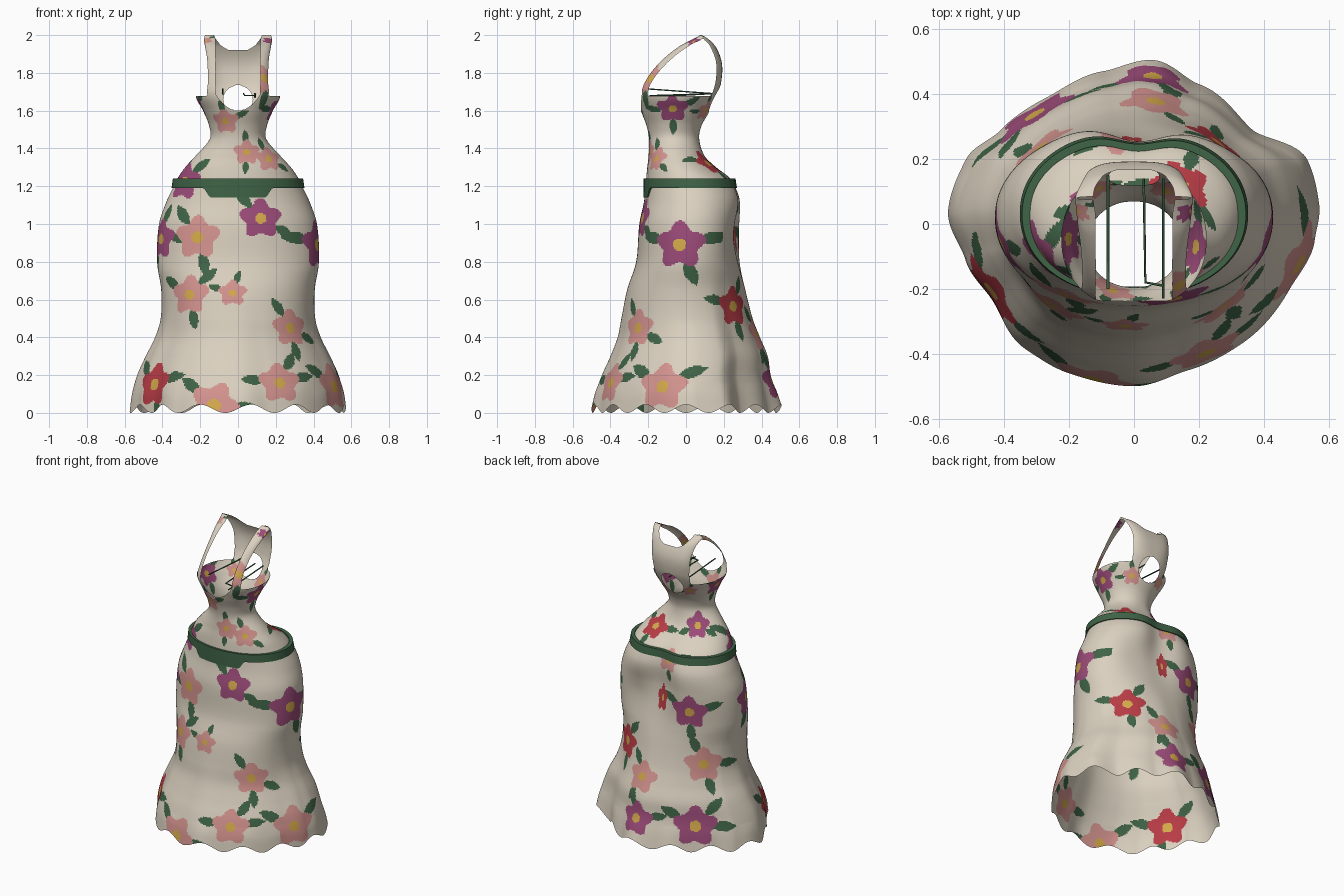
import bpy, bmesh, math
from mathutils import Vector

if "Cube" in bpy.data.objects:
    bpy.data.objects.remove(bpy.data.objects["Cube"])


def material(name, rgb):
    m = bpy.data.materials.new(name)
    m.diffuse_color = (*rgb, 1)
    m.use_nodes = True
    m.node_tree.nodes["Principled BSDF"].inputs["Base Color"].default_value = m.diffuse_color
    return m


CREAM, PINK, PURPLE, RED, YELLOW, GREEN = range(6)
MATS = [material("cream cloth", (0.70, 0.63, 0.52)),
        material("pink petal", (0.65, 0.29, 0.27)),
        material("purple petal", (0.33, 0.07, 0.19)),
        material("red petal", (0.48, 0.045, 0.06)),
        material("yellow centre", (0.66, 0.40, 0.07)),
        material("leaf green", (0.05, 0.125, 0.062))]

# Cross-sections: height, half width, front y, back y, roundness exponent
SECTIONS = [
    (0.00, .575, -.50, .50, 2.0), (0.10, .562, -.48, .475, 2.0),
    (0.20, .535, -.445, .445, 2.0), (0.30, .490, -.40, .43, 2.0),
    (0.40, .440, -.362, .39, 2.0), (0.50, .410, -.342, .352, 2.1),
    (0.65, .407, -.312, .318, 2.1), (0.80, .428, -.264, .298, 2.1),
    (1.00, .418, -.247, .306, 2.1), (1.12, .378, -.222, .308, 2.1),
    (1.20, .340, -.213, .278, 2.1), (1.25, .315, -.210, .240, 2.1),
    (1.30, .280, -.205, .170, 2.1), (1.36, .225, -.198, .105, 2.0),
    (1.45, .150, -.196, .072, 2.0), (1.52, .153, -.209, .083, 2.0),
    (1.60, .185, -.238, .127, 2.1), (1.68, .224, -.258, .164, 2.2),
    (1.75, .195, -.238, .186, 2.8), (1.85, .176, -.158, .190, 3.5),
    (1.94, .178, -.045, .158, 3.5), (1.98, .180, .035, .122, 3.0),
    (2.00, .175, .074, .086, 2.5)]

# Drape of the hem: angle in degrees and radius factor
HEM = [(-6, .974), (7, 1.0), (23, 1.01), (43, .86), (68, .93), (84, 1.016),
       (100, .956), (121, .91), (141, .92), (156, .985), (175, 1.0), (194, .93),
       (211, .893), (233, .966), (249, .984), (270, 1.0), (288, .947),
       (308, .937), (334, .926), (354, .974)]


def hem_factor(deg):
    deg %= 360
    if deg > 354:
        deg -= 360
    for (a, fa), (b, fb) in zip(HEM, HEM[1:]):
        if a <= deg <= b:
            t = (deg - a) / (b - a)
            return fa + (fb - fa) * t * t * (3 - 2 * t)
    return 1.0


def section(z):
    """Smoothly interpolated half width, front, back and exponent at height z."""
    n = len(SECTIONS)
    i = max(k for k in range(n - 1) if SECTIONS[k][0] <= z + 1e-9)
    a, b = SECTIONS[i], SECTIONS[i + 1]
    p, q = SECTIONS[max(i - 1, 0)], SECTIONS[min(i + 2, n - 1)]
    h = b[0] - a[0]
    t = (z - a[0]) / h
    out = []
    for k in range(1, 5):
        ma = (b[k] - p[k]) / (b[0] - p[0]) * h
        mb = (q[k] - a[k]) / (q[0] - a[0]) * h
        out.append((2*t**3 - 3*t*t + 1) * a[k] + (t**3 - 2*t*t + t) * ma
                   + (3*t*t - 2*t**3) * b[k] + (t**3 - t*t) * mb)
    return out


def cloth_point(ang, z, grow=0.0):
    """Point on the dress at an angle (front is 270 degrees) and height."""
    hx, yf, yb, p = section(z)
    c, s = math.cos(ang), math.sin(ang)
    deg = math.degrees(ang)
    r = (abs(c)**p + abs(s)**p) ** (-1 / p)
    r *= 1 + (hem_factor(deg) - 1) * max(0.0, 1 - z / 0.75)
    # crease at the centre back, with a flatter lobe on one side of it
    notch = 1 - 0.21 * math.exp(-((z - 1.06) / 0.24)**2 - ((deg - 88) / 17)**2)
    notch *= 1 - 0.10 * math.exp(-((z - 0.93) / 0.14)**2 - ((deg - 64) / 20)**2)
    y = (yf + yb) / 2 + ((yb - yf) / 2 + grow) * s * r * notch
    hem = max(0.0, 1 - z / 0.16)
    return Vector(((hx + grow) * c * r, y, z + hem * 0.022 * (1 + math.cos(13 * ang))))


# Flowers: angle in degrees, height, petal radius, colour, leaf directions
SKIRT_FLOWERS = [
    (240, .93, .115, PINK, (125, 285)), (287, 1.03, .105, PURPLE, (128, -30)),
    (198, .92, .105, PURPLE, (80, 5, 250)), (348, .89, .125, PURPLE, (165, 15, 290)),
    (231, .625, .105, PINK, (50, 285, 150)), (266, .635, .070, PINK, (75, 160)),
    (312, .45, .100, PINK, (120, -25, 275)), (295, .16, .110, PINK, (172, 60, 15)),
    (344, .14, .125, PINK, (150, 35)), (209, .15, .118, RED, (15, 140, 285)),
    (257, .025, .125, PINK, (160, 20)), (49, .565, .105, RED, (165, 60, 280)),
    (119, .885, .108, PURPLE, (20, 150, 275)), (81, .42, .100, PINK, (120, 250)),
    (84, .17, .105, PURPLE, (110, 20)), (127, .165, .128, PURPLE, (0, 50, 150)),
    (137, .54, .110, PINK, (0, 110, 285)), (98, 1.19, .075, PINK, (30, 280)),
    (91, .93, .090, RED, (), 0.45)]
BODICE_FLOWERS = [
    (245, 1.545, .068, PINK, (95, 20)), (283, 1.38, .065, PINK, (95, 265)),
    (313, 1.345, .068, PINK, (110, -30)), (211, 1.225, .100, PURPLE, (45, 100)),
    (312, 1.77, .085, PINK, (100, 260)), (355, 1.61, .078, PURPLE, (20, 190, 270)),
    (57, 1.32, .088, RED, (20, 150, 270)), (129, 1.375, .088, PURPLE, (-20, 200), 0.8),
    (178, 1.63, .075, PURPLE, (20, 150, 270)), (205, 1.965, .035, PINK, (90,)),
    (340, 1.96, .035, PURPLE, (270,)), (58, 1.60, .055, PINK, (95, 190, 20)),
    (122, 1.62, .045, PINK, (80, 200))]


def make_flower(deg, z, r, colour, leaves, wide=1.08):
    a = math.radians(deg)
    c = cloth_point(a, z)
    side = (cloth_point(a + .04, z) - cloth_point(a - .04, z)).normalized()
    up = cloth_point(a, z + .02) - cloth_point(a, max(z - .02, 0))
    up = (up - side * up.dot(side)).normalized()
    return (c, side, up, side.cross(up), r, colour,
            [math.radians(k) for k in leaves], wide)


BLOOMS = [make_flower(*f) for f in SKIRT_FLOWERS + BODICE_FLOWERS]


def cloth_colour(p):
    """Colour of the printed cloth at a point: petals first, then leaves."""
    leaf_hit = False
    for c, side, up, nrm, r, colour, leaves, wide in BLOOMS:
        if abs(p.z - c.z) > 1.9 * r:
            continue
        d = p - c
        if d.length > 2.1 * r or abs(d.dot(nrm)) > 1.1 * r:
            continue
        u, v = d.dot(side) / wide, d.dot(up)
        rho, phi = math.hypot(u, v) / r, math.atan2(v, u)
        if rho < 0.27:
            return YELLOW
        if rho < 0.89 + 0.15 * math.cos(5 * phi - math.pi / 2):
            return colour
        for a in leaves:
            along = rho * math.cos(phi - a) - 1.25
            across = rho * math.sin(phi - a)
            if abs(along) < 0.58 and abs(across) < 0.25 * (1 - (along / 0.58)**2):
                leaf_hit = True
    return GREEN if leaf_hit else CREAM


def is_opening(p):
    """True inside the neckline, armholes and back keyhole."""
    if p.z < 1.55:
        return False
    hx, yf, yb, e = section(min(p.z, 2.0))
    x, mid = abs(p.x), (yf + yb) / 2
    if x < 0.125 and p.z > 1.918 + 0.075 * (x / 0.125)**3:
        return True
    if p.y < mid and x < 0.118 and p.z > 1.60 + 0.08 * (x / 0.115)**2:
        return True
    if p.y > mid and (x / 0.078)**2 + ((p.z - 1.66) / 0.074)**2 < 1:
        return True
    return p.z > 1.675 and x > 0.06 and yf + 0.055 < p.y < yb - 0.03


def finish(bm, name):
    me = bpy.data.meshes.new(name)
    bm.to_mesh(me)
    bm.free()
    for m in MATS:
        me.materials.append(m)
    ob = bpy.data.objects.new(name, me)
    bpy.context.collection.objects.link(ob)
    for poly in me.polygons:
        poly.use_smooth = True
    return ob


def ring_faces(bm, a, b):
    n = len(a)
    return [bm.faces.new((a[i], a[(i + 1) % n], b[(i + 1) % n], b[i])) for i in range(n)]


# Dress: one lofted sheet, openings cut away, print set per face
COLS, ROWS = 360, 280
bm = bmesh.new()
rows = [[bm.verts.new(cloth_point(2 * math.pi * i / COLS, 2.0 * j / ROWS))
         for i in range(COLS)] for j in range(ROWS + 1)]
for lo, hi in zip(rows, rows[1:]):
    ring_faces(bm, lo, hi)
bmesh.ops.delete(bm, geom=[f for f in bm.faces if is_opening(f.calc_center_median())],
                 context='FACES')
for f in bm.faces:
    f.material_index = cloth_colour(f.calc_center_median())
# Smooth the cut edges of the openings
for _ in range(4):
    moved = {}
    for v in bm.verts:
        if v.co.z > 1.5 and v.is_boundary:
            near = [e.other_vert(v).co for e in v.link_edges if e.is_boundary]
            if len(near) == 2:
                moved[v] = v.co * 0.5 + (near[0] + near[1]) * 0.25
    for v, co in moved.items():
        v.co = co
finish(bm, "dress")

# Belt: raised band with a deeper panel at the front
bm = bmesh.new()
loops = [[], [], [], []]
N = 180
for i in range(N):
    a = 2 * math.pi * i / N
    base = cloth_point(a, 1.20, 0.012)
    inner = cloth_point(a, 1.20, -0.02)
    low = 1.19
    if math.sin(a) < 0:
        low -= 0.05 * min(1.0, max(0.0, (0.18 - abs(base.x)) / 0.03))
    top = cloth_point(a, 1.215, 0.012)
    for loop, p, z in zip(loops, (base, top, inner, inner), (low, 1.24, 1.24, low)):
        loop.append(bm.verts.new((p.x, p.y, z)))
for k in range(4):
    for f in ring_faces(bm, loops[k], loops[(k + 1) % 4]):
        f.material_index = GREEN
belt = finish(bm, "belt")
bpy.context.view_layer.objects.active = belt
belt.select_set(True)
bpy.ops.object.shade_smooth_by_angle(angle=math.radians(35))

# Laces: thin cords across the bodice opening
LACES = [[(-.08, .15, 1.69), (-.08, -.20, 1.715)],
         [(.03, .14, 1.69), (.035, -.18, 1.68), (.09, -.19, 1.68)],
         [(.09, .14, 1.69), (.09, -.23, 1.67)]]
for pts in LACES:
    cu = bpy.data.curves.new("lace", 'CURVE')
    cu.dimensions = '3D'
    cu.bevel_depth = 0.004
    cu.bevel_resolution = 1
    sp = cu.splines.new('POLY')
    sp.points.add(len(pts) - 1)
    for q, p in zip(sp.points, pts):
        q.co = (*p, 1)
    cu.materials.append(MATS[GREEN])
    bpy.context.collection.objects.link(bpy.data.objects.new("lace", cu))
